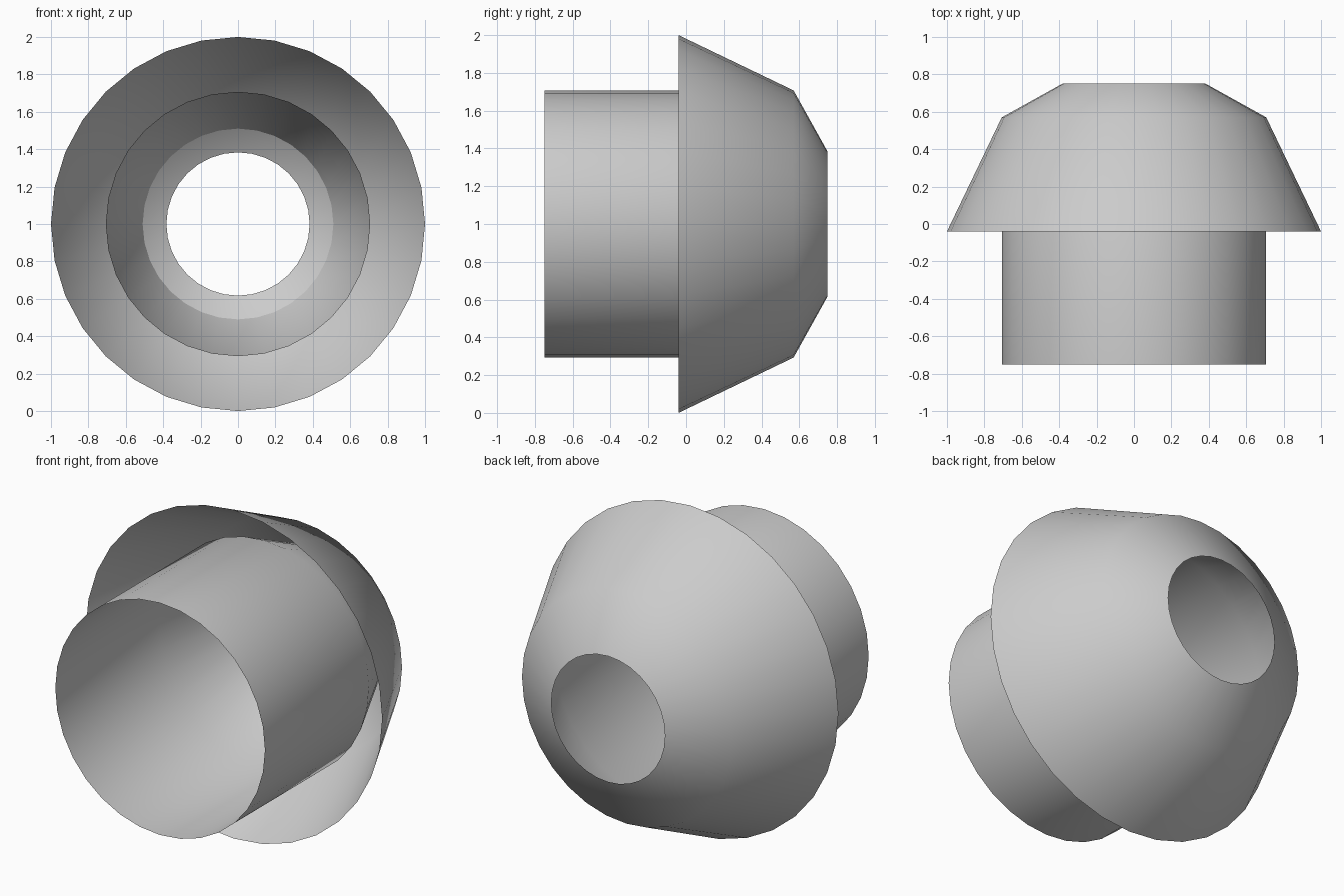
import bpy, math

if "Cube" in bpy.data.objects:
    bpy.data.objects.remove(bpy.data.objects["Cube"])

SIDES = 32


def revolve(name, profile):
    """Open shell turned around the y axis at z = 1; profile is (radius, y)."""
    verts, faces = [], []
    for r, y in profile:
        for i in range(SIDES):
            a = 2 * math.pi * i / SIDES
            verts.append((r * math.sin(a), y, 1 + r * math.cos(a)))
    for k in range(len(profile) - 1):
        for i in range(SIDES):
            j = (i + 1) % SIDES
            a, b = k * SIDES, (k + 1) * SIDES
            faces.append((a + i, a + j, b + j, b + i))
    me = bpy.data.meshes.new(name)
    me.from_pydata(verts, [], faces)
    me.polygons.foreach_set("use_smooth", [True] * len(faces))
    me.update()
    ob = bpy.data.objects.new(name, me)
    bpy.context.collection.objects.link(ob)
    return ob


# Flared outer dome with a round opening at the back
revolve("outer_dome", [(1.0, -0.04), (0.707, 0.57), (0.383, 0.75)])

# Inner tube, open at the front, tapering to meet the inside of the dome
revolve("inner_tube", [(0.707, -0.75), (0.707, 0.25), (0.51, 0.675)])
